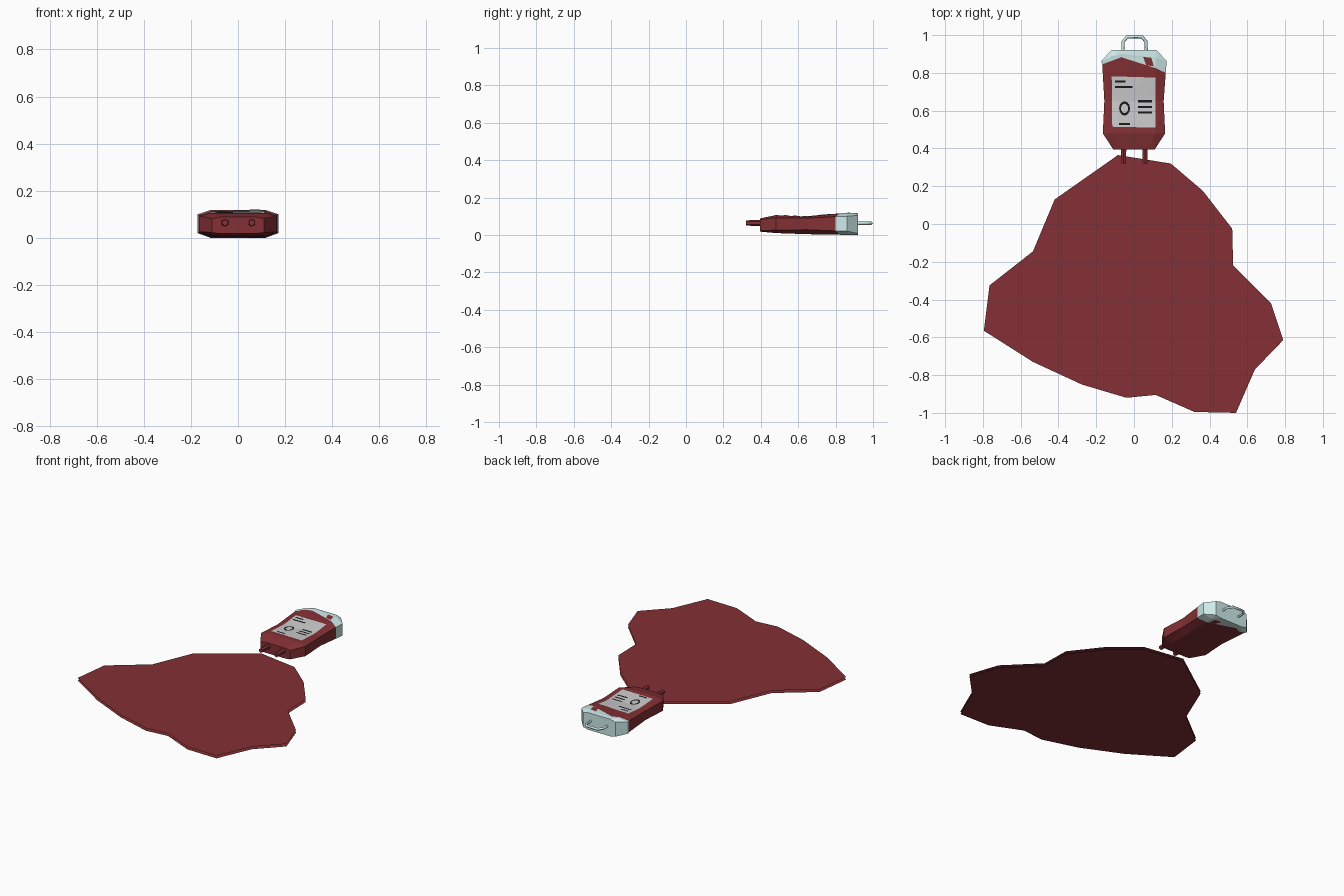
import bpy, bmesh, math
from mathutils import Vector
from mathutils.bvhtree import BVHTree

if "Cube" in bpy.data.objects:
    bpy.data.objects.remove(bpy.data.objects["Cube"])


def material(name, rgb):
    m = bpy.data.materials.new(name)
    m.diffuse_color = (*rgb, 1)
    m.use_nodes = True
    m.node_tree.nodes["Principled BSDF"].inputs["Base Color"].default_value = m.diffuse_color
    return m


RED = material("blood_red", (0.23, 0.03, 0.035))
PALE = material("pale_plastic", (0.62, 0.82, 0.82))
WHITE = material("label_grey", (0.55, 0.55, 0.55))
BLACK = material("print_black", (0.01, 0.01, 0.012))


def finish(bm, name, *mats):
    me = bpy.data.meshes.new(name)
    bm.to_mesh(me)
    bm.free()
    ob = bpy.data.objects.new(name, me)
    bpy.context.collection.objects.link(ob)
    for m in mats:
        me.materials.append(m)
    return ob


# Puddle: flat outline with a sloped rim
outline = [(-.085, .365), (.195, .32), (.365, .175), (.52, -.025), (.525, -.22),
           (.725, -.42), (.79, -.615), (.64, -.77), (.54, -1), (.32, -.995),
           (.115, -.905), (-.04, -.92), (-.275, -.85), (-.535, -.73),
           (-.795, -.565), (-.765, -.325), (-.535, -.145), (-.42, .13)]
bm = bmesh.new()
base = bm.faces.new([bm.verts.new((x, y, .005)) for x, y in reversed(outline)])
top = bm.faces.new([bm.verts.new((x, y, .005)) for x, y in outline])
bmesh.ops.inset_region(bm, faces=[top], thickness=.03, use_even_offset=True)
for v in top.verts:
    v.co.z = .022
bmesh.ops.remove_doubles(bm, verts=bm.verts, dist=.0005)
bmesh.ops.recalc_face_normals(bm, faces=bm.faces)
finish(bm, "puddle", RED)

# Pouch: lofted rings; each has half width, y per column, and heights
COLS = (-1, -.68, -.4, .68, 1)
# half width, (y per column), edge low, mid low, edge high, mid high
rings = [
    (.11, (.395,) * 5, .022, .018, .082, .088),
    (.165, (.48,) * 5, .026, .010, .092, .106),
    (.157, (.65,) * 5, .028, .004, .090, .098),
    (.168, (.845, .865, .883, .825, .80), .022, .001, .098, .116),
    (.173, (.862, .885, .90, .88, .862), .020, .000, .100, .118),
    (.12, (.92,) * 5, .008, .000, .105, .115),
]
bm = bmesh.new()
loops = []
for hw, ys, el, ml, eh, mh in rings:
    up = [bm.verts.new((u * hw, y, eh if abs(u) == 1 else mh)) for u, y in zip(COLS, ys)]
    lo = [bm.verts.new((u * hw, y, el if abs(u) == 1 else ml)) for u, y in zip(COLS, ys)]
    loops.append(up + lo[::-1])
for i, (a, b) in enumerate(zip(loops, loops[1:])):
    for k in range(len(a)):
        n = (k + 1) % len(a)
        f = bm.faces.new((a[k], a[n], b[n], b[k]))
        f.material_index = 1 if i >= 3 else 0
bm.faces.new(loops[0])
bm.faces.new(loops[-1]).material_index = 1
bmesh.ops.triangulate(bm, faces=[f for f in bm.faces if len(f.verts) == 4])
bmesh.ops.recalc_face_normals(bm, faces=bm.faces)
tree = BVHTree.FromBMesh(bm)
finish(bm, "pouch", RED, PALE)


def drape(bm, quad, lift, n=1, m=1, side=1):
    """Lay a four-cornered patch onto the pouch surface."""
    p = [Vector(c) for c in quad]
    grid = []
    for j in range(m + 1):
        row = []
        for i in range(n + 1):
            q = p[0].lerp(p[1], i / n).lerp(p[3].lerp(p[2], i / n), j / m)
            hit = tree.ray_cast(Vector((q.x, q.y, side)), Vector((0, 0, -side)))[0]
            z = hit.z if hit else .06
            row.append(bm.verts.new((q.x, q.y, z + side * lift)))
        grid.append(row)
    for j in range(m):
        for i in range(n):
            c = [grid[j][i], grid[j][i + 1], grid[j + 1][i + 1], grid[j + 1][i]]
            bm.faces.new(c if side > 0 else c[::-1])


def rect(x0, x1, y, h):
    return [(x0, y - h), (x1, y - h), (x1, y + h), (x0, y + h)]


# Label
bm = bmesh.new()
drape(bm, [(-.115, .515), (.115, .51), (.113, .775), (-.118, .782)], .002, 8, 8)
finish(bm, "label", WHITE)

# Printed bars and ring on the label
bm = bmesh.new()
for x0, x1, y in ((-.1, -.045, .755), (-.1, -.008, .725), (.022, .095, .65),
                  (.022, .095, .62), (.022, .095, .59), (-.08, -.022, .53)):
    drape(bm, rect(x0, x1, y, .006), .004, 4, 1)
N = 12


def oval(k, s):
    a = math.tau * k / N
    return (-.05 + .029 * s * math.cos(a), .612 + .038 * s * math.sin(a))


for k in range(N):
    drape(bm, [oval(k, .66), oval(k, 1), oval(k + 1, 1), oval(k + 1, .66)], .004)
finish(bm, "label_print", BLACK)

# Red marks on the pale end, above and below
bm = bmesh.new()
for s in (1, -1):
    drape(bm, [(.065, .84), (.105, .835), (.092, .88), (.048, .885)], .0015 if s > 0 else .0005, 3, 3, s)
finish(bm, "end_marks", RED)

# Outlet tubes
for side, x in (("left", -.055), ("right", .058)):
    bpy.ops.mesh.primitive_cone_add(vertices=6, radius1=.014, radius2=.017, depth=.09,
                                    location=(x, .365, .064), rotation=(-math.pi / 2, 0, 0))
    tube = bpy.context.object
    tube.name = side + "_outlet_tube"
    tube.data.materials.append(RED)

# Hanging loop
cu = bpy.data.curves.new("hanging_loop", 'CURVE')
cu.dimensions = '3D'
cu.bevel_depth = .009
cu.bevel_resolution = 0
cu.use_fill_caps = True
path = [(-.058, .905), (-.058, .965), (-.036, .991), (.042, .991), (.064, .965), (.064, .905)]
sp = cu.splines.new('POLY')
sp.points.add(len(path) - 1)
for pt, (x, y) in zip(sp.points, path):
    pt.co = (x, y, .062, 1)
loop = bpy.data.objects.new("hanging_loop", cu)
bpy.context.collection.objects.link(loop)
cu.materials.append(PALE)
